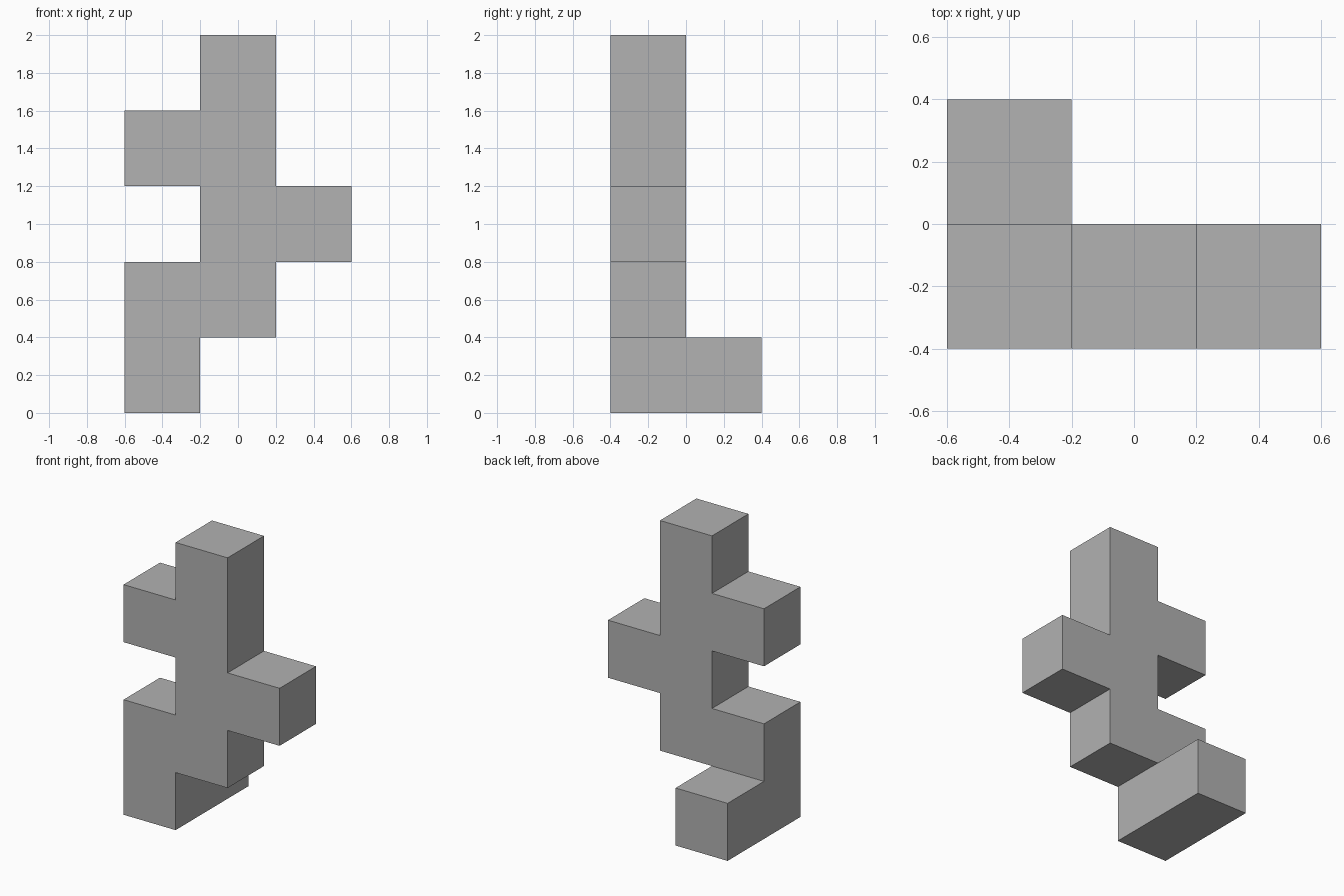
import bpy
import bmesh
from mathutils import Vector

default_cube = bpy.data.objects.get("Cube")
if default_cube:
    bpy.data.objects.remove(default_cube, do_unlink=True)

SIZE = 0.4

# Grid cells of each part (column, depth, level)
column = [(0, 0, level) for level in range(1, 5)]
arms = [(-1, 0, 3), (1, 0, 2)]
leg = [(-1, 0, 1), (-1, 0, 0)]
foot = [(-1, 1, 0)]
cells = set(column + arms + leg + foot)

# Plain grey material
grey = bpy.data.materials.new("plain grey")
grey.use_nodes = True
colour = (0.445, 0.445, 0.445, 1)
grey.diffuse_color = colour
grey.node_tree.nodes["Principled BSDF"].inputs["Base Color"].default_value = colour


def add_side(bm, centre, normal):
    """Add one outward-facing square on the side of a cell."""
    u = Vector((normal.y, normal.z, normal.x))
    v = normal.cross(u)
    corners = [centre + (normal + u * a + v * b) * SIZE / 2
               for a, b in ((-1, -1), (1, -1), (1, 1), (-1, 1))]
    bm.faces.new([bm.verts.new(c) for c in corners])


# Outer skin of the joined blocks, with no hidden inner walls
bm = bmesh.new()
for cell in cells:
    centre = (Vector(cell) + Vector((0, -0.5, 0.5))) * SIZE
    for axis in range(3):
        for sign in (-1, 1):
            normal = Vector((0, 0, 0))
            normal[axis] = sign
            if tuple(int(c) for c in Vector(cell) + normal) not in cells:
                add_side(bm, centre, normal)
bmesh.ops.remove_doubles(bm, verts=bm.verts, dist=0.001)

# Merge coplanar squares into clean flat faces
bmesh.ops.dissolve_limit(bm, angle_limit=0.01, verts=bm.verts, edges=bm.edges)

mesh = bpy.data.meshes.new("block_figure")
bm.to_mesh(mesh)
bm.free()
mesh.materials.append(grey)
block_figure = bpy.data.objects.new("block_figure", mesh)
bpy.context.collection.objects.link(block_figure)
